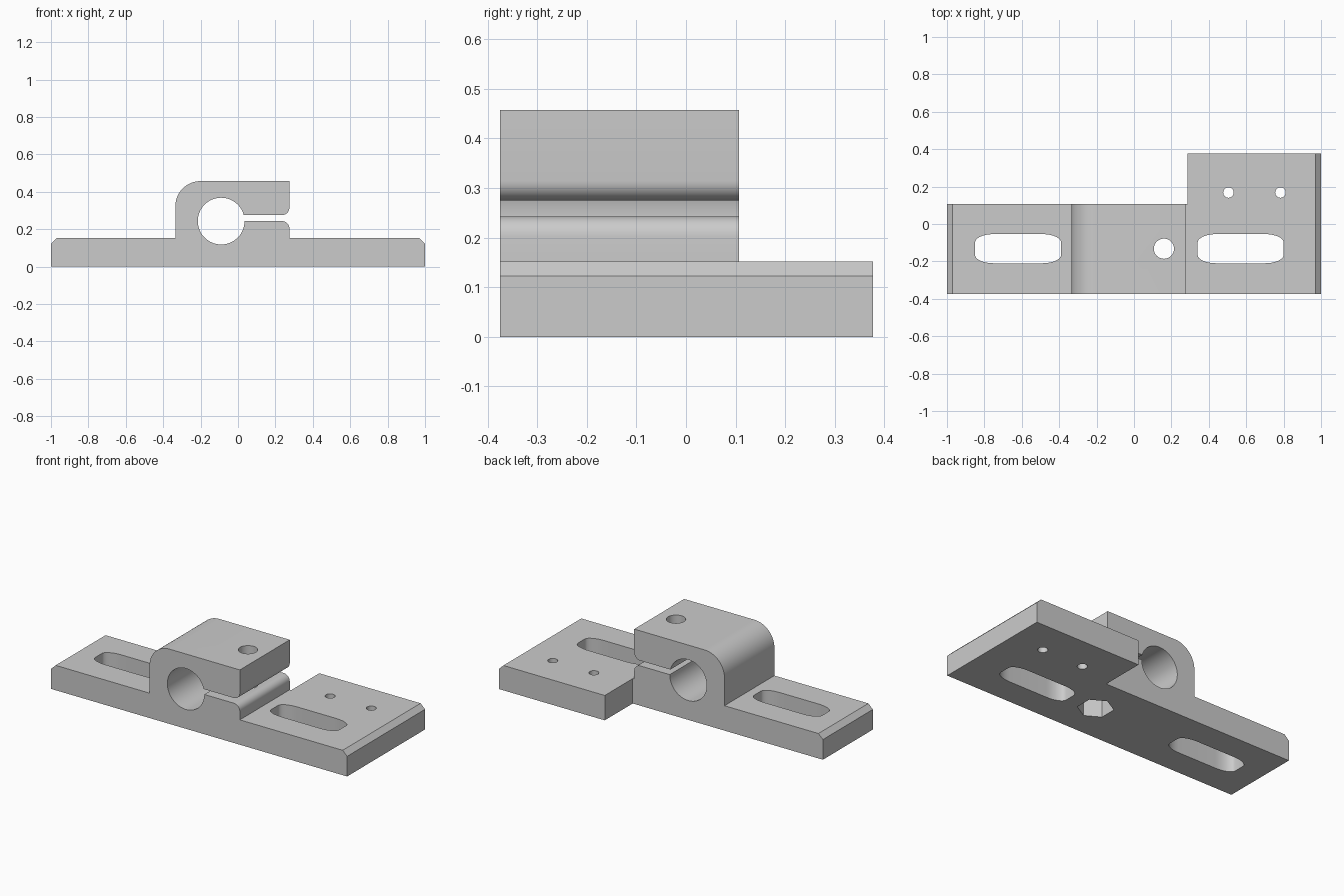
import bpy, bmesh
from math import pi, cos, sin, asin, radians

old = bpy.data.objects.get("Cube")
if old:
    bpy.data.objects.remove(old, do_unlink=True)

grey = bpy.data.materials.new("light_grey")
grey.use_nodes = True
COLOUR = (0.6, 0.6, 0.6, 1)
grey.diffuse_color = COLOUR
grey.node_tree.nodes["Principled BSDF"].inputs["Base Color"].default_value = COLOUR


def arc(cx, cy, rx, ry, a0, a1, n):
    """Points on an elliptic arc, angles in radians."""
    steps = [a0 + (a1 - a0) * i / n for i in range(n + 1)]
    return [(cx + rx * cos(a), cy + ry * sin(a)) for a in steps]


def prism(name, points, vector, place):
    """Extrude a flat outline along a vector."""
    bm = bmesh.new()
    face = bm.faces.new([bm.verts.new(place(u, v)) for u, v in points])
    ext = bmesh.ops.extrude_face_region(bm, geom=[face])
    moved = [g for g in ext["geom"] if isinstance(g, bmesh.types.BMVert)]
    bmesh.ops.translate(bm, verts=moved, vec=vector)
    bmesh.ops.recalc_face_normals(bm, faces=bm.faces)
    mesh = bpy.data.meshes.new(name)
    bm.to_mesh(mesh)
    bm.free()
    mesh.materials.append(grey)
    obj = bpy.data.objects.new(name, mesh)
    bpy.context.collection.objects.link(obj)
    return obj


def vertical_cutter(name, points, bottom, top):
    return prism(name, points, (0, 0, top - bottom), lambda u, v: (u, v, bottom))


def round_hole(name, x, y, r, n=32):
    return vertical_cutter(name, arc(x, y, r, r, 0, 2 * pi, n)[:-1], -0.1, 0.6)


def slot(name, cx, cy, hx=0.23, hy=0.078, rx=0.1, ry=0.045):
    pts = []
    for i, (sx, sy) in enumerate([(1, 1), (-1, 1), (-1, -1), (1, -1)]):
        pts += arc(cx + sx * (hx - rx), cy + sy * (hy - ry), rx, ry,
                   i * pi / 2, (i + 1) * pi / 2, 8)
    return vertical_cutter(name, pts, -0.1, 0.6)


# Clamp and base plate outline, with the bore opening into the slit
FRONT, BACK, STEP = -0.375, 0.377, 0.107
PLATE, TOP, EDGE = 0.152, 0.457, 0.275
LOW, HIGH, BORE, LIP = 0.243, 0.275, 0.125, 0.04
outline = [(-1, 0), (1, 0), (1, 0.123), (0.97, PLATE), (EDGE, PLATE)]
outline += arc(EDGE - LIP, LOW - LIP, LIP, LIP, 0, pi / 2, 8)
outline += arc(-0.09, LOW, BORE, BORE, 0, asin((HIGH - LOW) / BORE) - 2 * pi, 64)
outline += arc(EDGE - LIP, HIGH + LIP, LIP, LIP, -pi / 2, 0, 8)
outline += [(EDGE, TOP)]
outline += arc(-0.2, TOP - 0.135, 0.135, 0.135, pi / 2, pi, 20)
outline += [(-0.335, PLATE), (-0.97, PLATE), (-1, 0.123)]
bracket = prism("clamp_bracket", outline, (0, BACK - FRONT, 0),
                lambda u, v: (u, FRONT, v))

# Rear notch, mounting slots, bolt hole, nut pocket and pin holes
cutters = [
    vertical_cutter("rear_notch_cutter",
                    [(-1.2, STEP), (0.285, STEP), (0.285, 0.6), (-1.2, 0.6)], -0.1, 0.6),
    slot("right_slot_cutter", -0.62, -0.132),
    slot("left_slot_cutter", 0.57, -0.132),
    round_hole("bolt_hole_cutter", 0.16, -0.132, 0.054),
    vertical_cutter("nut_pocket_cutter",
                    arc(0.16, -0.132, 0.1, 0.1, pi / 6, pi * 13 / 6, 6)[:-1], -0.1, 0.13),
    round_hole("inner_pin_hole_cutter", 0.505, 0.168, 0.028, 24),
    round_hole("outer_pin_hole_cutter", 0.783, 0.168, 0.028, 24),
]
bpy.context.view_layer.objects.active = bracket
for cutter in cutters:
    mod = bracket.modifiers.new(cutter.name, "BOOLEAN")
    mod.operation = "DIFFERENCE"
    mod.solver = "EXACT"
    mod.object = cutter
    bpy.ops.object.modifier_apply(modifier=mod.name)
    bpy.data.objects.remove(cutter, do_unlink=True)

# Smooth the curved walls, keep the corners sharp
bpy.ops.object.select_all(action="DESELECT")
bracket.select_set(True)
bpy.ops.object.shade_smooth_by_angle(angle=radians(30))
